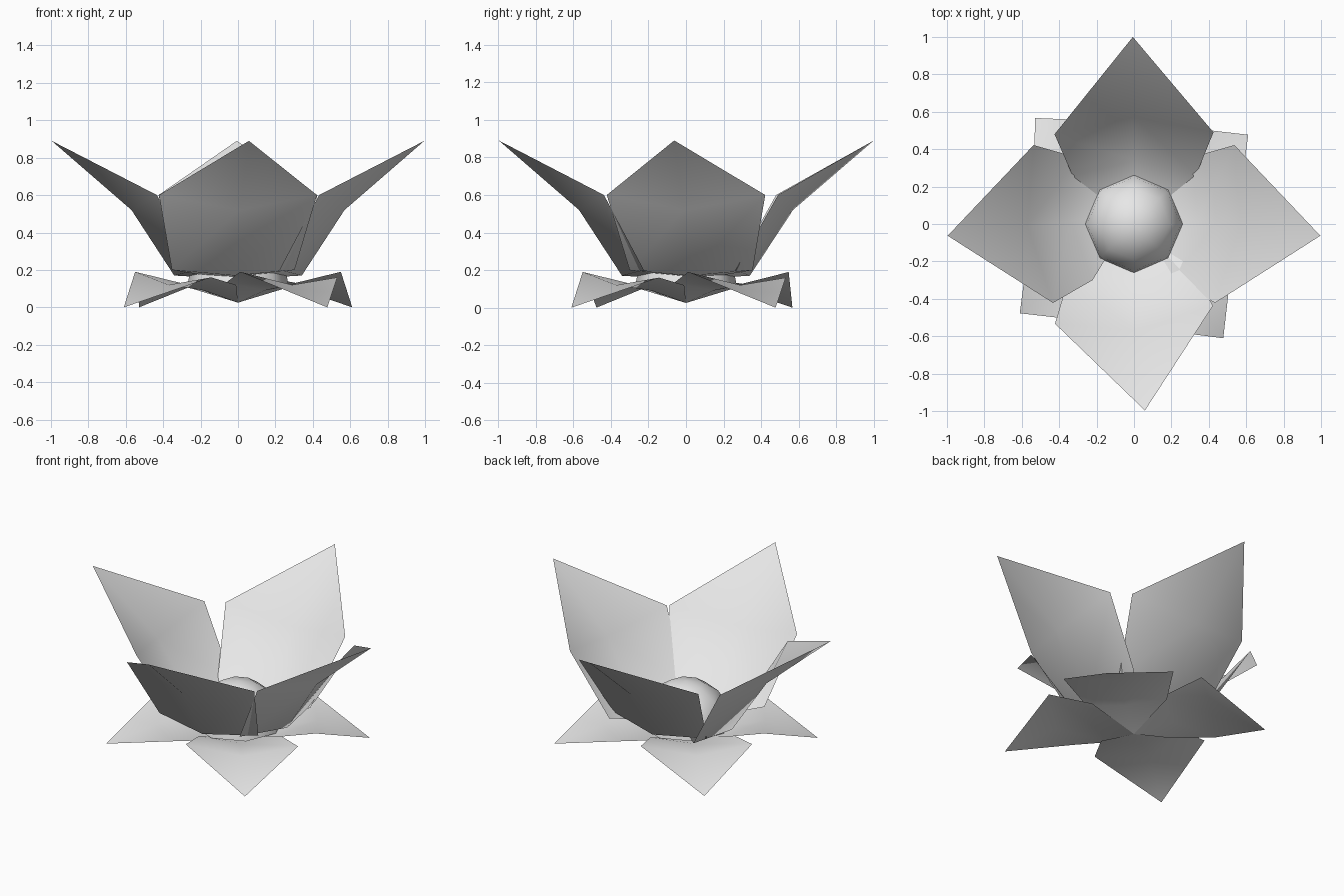
import bpy
import bmesh
from math import radians
from mathutils import Matrix, Vector

cube = bpy.data.objects.get("Cube")
if cube:
    bpy.data.objects.remove(cube, do_unlink=True)

grey = bpy.data.materials.new("pale_grey")
grey.use_nodes = True
colour = (0.8, 0.8, 0.8, 1)
grey.diffuse_color = colour
grey.node_tree.nodes["Principled BSDF"].inputs["Base Color"].default_value = colour


def add_object(name, bm):
    mesh = bpy.data.meshes.new(name)
    for face in bm.faces:
        face.smooth = True
    bm.to_mesh(mesh)
    bm.free()
    mesh.materials.append(grey)
    obj = bpy.data.objects.new(name, mesh)
    bpy.context.scene.collection.objects.link(obj)
    return obj


def cupped_sheet(name, angle, yaw, root, low, middle, tip):
    """Pointed sheet along +x; each row is right edge, spine, left edge."""
    bm = bmesh.new()
    base = bm.verts.new(root)
    end = bm.verts.new(tip)
    a = [bm.verts.new(p) for p in low]
    b = [bm.verts.new(p) for p in middle]
    for i in range(2):
        bm.faces.new((base, a[i], a[i + 1]))
        bm.faces.new((a[i], b[i], b[i + 1], a[i + 1]))
        bm.faces.new((b[i], end, b[i + 1]))
    # Twist about the widest row, then turn into place round the flower
    pivot = Vector((middle[0][0], 0, 0))
    turn = (Matrix.Rotation(radians(angle), 4, 'Z') @ Matrix.Translation(pivot)
            @ Matrix.Rotation(radians(yaw), 4, 'Z') @ Matrix.Translation(-pivot))
    bm.transform(turn)
    return add_object(name, bm)


# Four tall cupped petals
petals = {"right": (0, -7), "back": (90, 0.7), "left": (180, 7), "front": (270, 6.5)}
for side, (angle, yaw) in petals.items():
    cupped_sheet(side + "_petal", angle, yaw,
                 root=(0, 0, 0.15),
                 low=[(0.26, -0.33, 0.2), (0.34, 0, 0.17), (0.26, 0.33, 0.2)],
                 middle=[(0.485, -0.425, 0.6), (0.57, 0, 0.52), (0.485, 0.425, 0.6)],
                 tip=(1, 0, 0.89))

# Four low drooping leaves on the diagonals
leaves = {"back_right": 38, "back_left": 133, "front_left": 218, "front_right": 308}
for side, angle in leaves.items():
    cupped_sheet(side + "_leaf", angle, 0,
                 root=(0, 0, 0.025),
                 low=[(0.2, -0.24, 0.13), (0.23, 0, 0.09), (0.2, 0.24, 0.12)],
                 middle=[(0.44, -0.33, 0.19), (0.47, 0, 0.12), (0.44, 0.33, 0.16)],
                 tip=(0.775, 0, 0))

# Eight-sided dome in the middle
bm = bmesh.new()
bmesh.ops.create_uvsphere(bm, u_segments=8, v_segments=8, radius=0.27)
bmesh.ops.delete(bm, geom=[v for v in bm.verts if v.co.z < -0.01], context='VERTS')
bm.transform(Matrix.Translation((0, 0, 0.12)))
add_object("centre_dome", bm)
